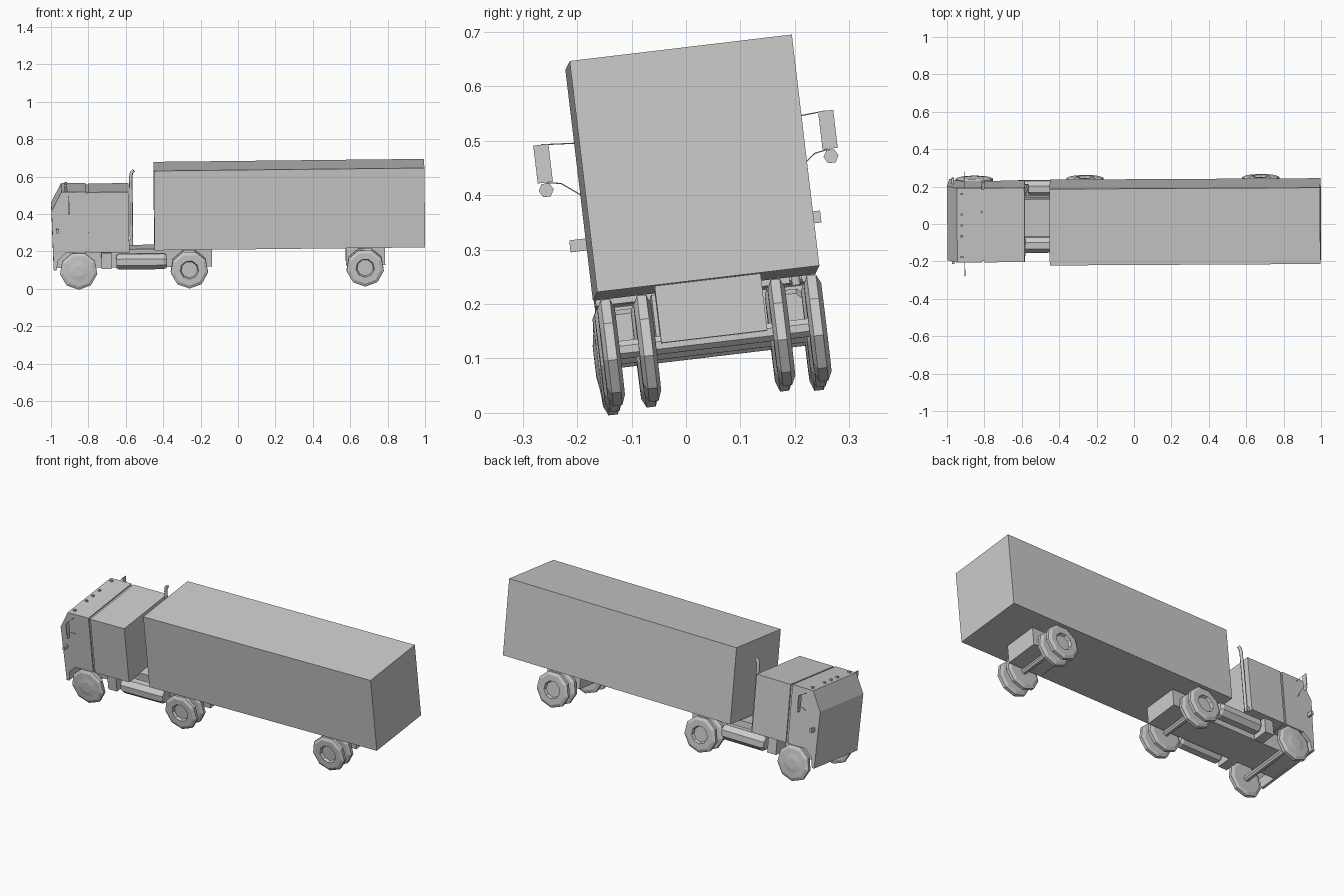
import bpy, bmesh, math
from mathutils import Matrix, Vector

cube = bpy.data.objects.get("Cube")
if cube:
    bpy.data.objects.remove(cube, do_unlink=True)

mat = bpy.data.materials.new("light_grey")
mat.use_nodes = True
GREY = (0.6, 0.6, 0.6, 1)
mat.diffuse_color = GREY
mat.node_tree.nodes["Principled BSDF"].inputs["Base Color"].default_value = GREY

# The whole truck leans sideways and climbs a little towards the rear
roll = math.radians(6.8)
ax = Vector((1, 0.0055, 0.011)).normalized()
az = ax.cross(Vector((0, math.cos(roll), math.sin(roll)))).normalized()
ay = az.cross(ax)
POSE = Matrix.Translation((0, 0.0626, 0.0074)) @ Matrix((ax, ay, az)).transposed().to_4x4()


def add(name, data):
    obj = bpy.data.objects.new(name, data)
    data.materials.append(mat)
    bpy.context.scene.collection.objects.link(obj)
    obj.matrix_world = POSE
    return obj


def finish(name, bm):
    bmesh.ops.recalc_face_normals(bm, faces=bm.faces)
    mesh = bpy.data.meshes.new(name)
    bm.to_mesh(mesh)
    bm.free()
    return add(name, mesh)


def box(name, low, high):
    low, high = Vector(low), Vector(high)
    bm = bmesh.new()
    place = Matrix.Translation((low + high) / 2) @ Matrix.Diagonal((*(high - low), 1))
    bmesh.ops.create_cube(bm, size=1, matrix=place)
    return finish(name, bm)


def extrude(name, profile, half):
    """Side profile (x, z) extruded across the width."""
    bm = bmesh.new()
    face = bm.faces.new([bm.verts.new((x, -half, z)) for x, z in profile])
    out = bmesh.ops.extrude_face_region(bm, geom=[face])
    verts = [v for v in out["geom"] if isinstance(v, bmesh.types.BMVert)]
    bmesh.ops.translate(bm, vec=(0, 2 * half, 0), verts=verts)
    return finish(name, bm)


def lathe(name, centre, profile, sides, axis="Y", flip=1):
    """Rings of (radius, offset) around an axis, capped at both ends."""
    bm = bmesh.new()
    rings = []
    for r, d in profile:
        ring = []
        for i in range(sides):
            a = 2 * math.pi * (i + 0.5) / sides
            s, c = r * math.sin(a), r * math.cos(a)
            p = (s, d * flip, c) if axis == "Y" else (d * flip, s, c)
            ring.append(bm.verts.new(Vector(centre) + Vector(p)))
        rings.append(ring)
    for a, b in zip(rings, rings[1:]):
        for i in range(sides):
            j = (i + 1) % sides
            bm.faces.new((a[i], a[j], b[j], b[i]))
    bm.faces.new(rings[0])
    bm.faces.new(rings[-1])
    return finish(name, bm)


def tube(name, points, radius):
    curve = bpy.data.curves.new(name, "CURVE")
    curve.dimensions = "3D"
    curve.bevel_depth = radius
    curve.bevel_resolution = 1
    curve.use_fill_caps = True
    line = curve.splines.new("POLY")
    line.points.add(len(points) - 1)
    for p, co in zip(line.points, points):
        p.co = (*co, 1)
    return add(name, curve)


# Trailer and its bogie
box("trailer_body", (-0.445, -0.2055, 0.2295), (1.002, 0.2055, 0.657))
box("trailer_bogie", (0.578, -0.098, 0.125), (0.788, 0.098, 0.232))

# Tractor chassis
box("chassis", (-0.97, -0.1, 0.127), (-0.138, 0.1, 0.224))

# Cab front with windscreen slope and bumper, sleeper behind a narrow seam
extrude("cab_front", [(-0.985, 0.126), (-0.97, 0.126), (-0.962, 0.18), (-0.92, 0.22),
                      (-0.808, 0.22), (-0.808, 0.548), (-0.94, 0.548), (-0.994, 0.445)], 0.2)
box("cab_seam", (-0.82, -0.193, 0.225), (-0.78, 0.193, 0.541))
box("sleeper", (-0.796, -0.2, 0.22), (-0.58, 0.2, 0.545))

# Roof marker lamps
for i, y in enumerate((-0.17, -0.06, 0, 0.06, 0.17)):
    box(f"roof_lamp_{i}", (-0.922, y - 0.005, 0.545), (-0.908, y + 0.005, 0.557))

# Wheel profiles: tyre with chamfered shoulders, then the hub
tyre = [(0.082, -0.016), (0.101, -0.009), (0.101, 0.008), (0.084, 0.016)]
dished = tyre + [(0.05, 0.016), (0.044, 0.002)]
domed = tyre + [(0.055, 0.018), (0.03, 0.022)]
AXLE_Z = 0.122

for side, s in (("right", -1), ("left", 1)):
    # Wheels
    lathe(f"front_wheel_{side}", (-0.852, s * 0.191, AXLE_Z), domed, 9, flip=s)
    for axle, x in (("drive", -0.26), ("trailer", 0.68)):
        lathe(f"{axle}_outer_wheel_{side}", (x, s * 0.191, AXLE_Z), dished, 9, flip=s)
        lathe(f"{axle}_inner_wheel_{side}", (x, s * 0.124, AXLE_Z), tyre, 9, flip=s)

    # Fuel tank and battery box
    lathe(f"fuel_tank_{side}", (-0.515, s * 0.152, 0.165),
          [(0.036, -0.135), (0.045, -0.12), (0.045, 0.12), (0.036, 0.135)], 8, "X")
    y0, y1 = sorted((s * 0.1, s * 0.185))
    box(f"battery_box_{side}", (-0.73, y0, 0.13), (-0.675, y1, 0.215))

    # Mirrors with their arms, and side lamps
    y = s * 0.2635
    box(f"mirror_{side}", (-0.903, y - 0.014, 0.46), (-0.899, y + 0.014, 0.53))
    lathe(f"round_mirror_{side}", (-0.901, y, 0.446), [(0.014, -0.002), (0.014, 0.002)], 6, "X")
    tube(f"upper_mirror_arm_{side}", [(-0.901, s * 0.195, 0.525), (-0.901, y, 0.53)], 0.0012)
    tube(f"lower_mirror_arm_{side}", [(-0.901, s * 0.195, 0.425), (-0.901, s * 0.235, 0.455),
                                      (-0.901, y, 0.46)], 0.0012)
    y0, y1 = sorted((s * 0.195, s * 0.232))
    box(f"side_lamp_{side}", (-0.97, y0, 0.328), (-0.958, y1, 0.35))

# Axles
for name, x in (("front", -0.852), ("drive", -0.26), ("trailer", 0.68)):
    lathe(f"{name}_axle", (x, 0, AXLE_Z), [(0.018, -0.18), (0.018, 0.18)], 8)

# Exhaust stack with a turned-back tip
tube("exhaust_stack", [(-0.566, 0.17, 0.215), (-0.566, 0.17, 0.585), (-0.562, 0.17, 0.605),
                       (-0.55, 0.17, 0.617)], 0.009)
lathe("exhaust_bracket", (-0.575, 0.17, 0.23), [(0.014, -0.012), (0.014, 0.012)], 8)

# Coupling plate under the trailer nose
box("coupling_plate", (-0.36, -0.08, 0.222), (-0.17, 0.08, 0.231))
